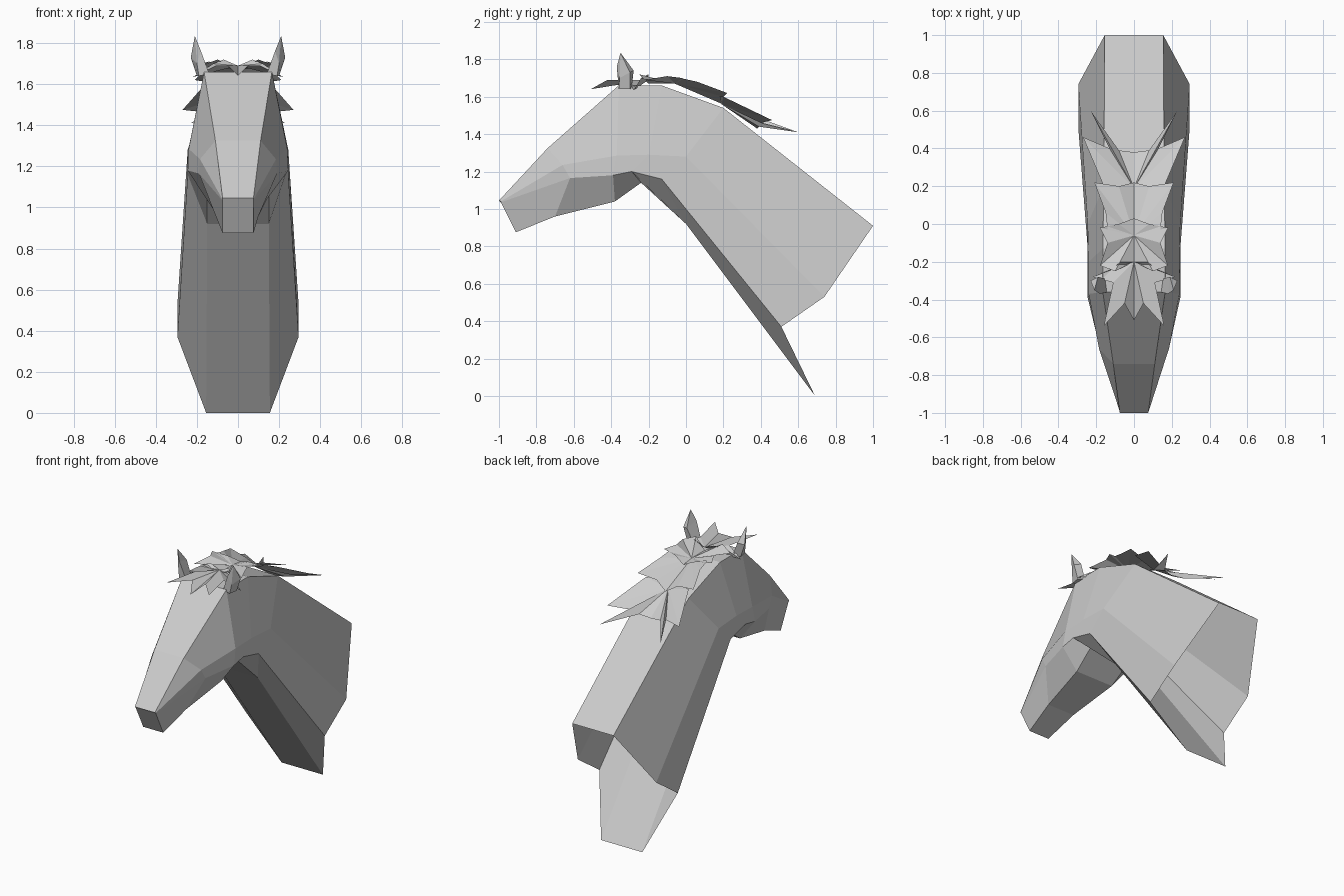
import bpy
import bmesh

cube = bpy.data.objects.get("Cube")
if cube:
    bpy.data.objects.remove(cube, do_unlink=True)

COLOUR = (0.6, 0.6, 0.6, 1.0)
grey = bpy.data.materials.new("plain_grey")
grey.use_nodes = True
grey.diffuse_color = COLOUR
grey.node_tree.nodes["Principled BSDF"].inputs["Base Color"].default_value = COLOUR


def finish(name, bm, weld=True):
    """Turn a bmesh into a flat shaded grey object."""
    if weld:
        bmesh.ops.remove_doubles(bm, verts=bm.verts, dist=0.001)
        bmesh.ops.recalc_face_normals(bm, faces=bm.faces)
    mesh = bpy.data.meshes.new(name)
    bm.to_mesh(mesh)
    bm.free()
    mesh.materials.append(grey)
    obj = bpy.data.objects.new(name, mesh)
    bpy.context.collection.objects.link(obj)
    return obj


def mirrored(p):
    return (-p[0], p[1], p[2])


# Head and neck: half sections (top, upper side, lower side, bottom)
# from the nose to the open base of the neck
SECTIONS = [
    [(.075, -1, 1.045), (.076, -.99, 1.04), (.076, -.99, 1.035), (.075, -.91, .875)],
    [(.11, -.74, 1.325), (.185, -.66, 1.235), (.19, -.62, 1.165), (.1, -.7, .96)],
    [(.165, -.36, 1.66), (.24, -.37, 1.285), (.245, -.39, 1.18), (.14, -.38, 1.04)],
    [(.165, -.13, 1.66), (.24, -.2, 1.29), (.245, -.29, 1.2), (.15, -.24, 1.14)],
    [(.16, .2, 1.54), (.245, 0, 1.28), (.245, -.13, 1.16), (.15, 0, .92)],
    [(.155, 1, .91), (.295, .74, .53), (.295, .51, .37), (.155, .69, 0)],
]
bm = bmesh.new()
rings = []
for half in SECTIONS:
    loop = half + [mirrored(p) for p in reversed(half)]
    rings.append([bm.verts.new(p) for p in loop])
for a, b in zip(rings, rings[1:]):
    for i in range(len(a)):
        j = (i + 1) % len(a)
        bm.faces.new((a[i], b[i], b[j], a[j]))
bm.faces.new(rings[0])
bmesh.ops.recalc_face_normals(bm, faces=bm.faces)
finish("head_and_neck", bm, weld=False)

# Ears: a pinched base, a wide middle and a pointed tip
EAR_BASE = [(.14, -.36, 1.65), (.19, -.36, 1.64), (.2, -.3, 1.64), (.15, -.29, 1.65)]
EAR_MIDDLE = [(.18, -.37, 1.76), (.2, -.355, 1.7), (.23, -.3, 1.73), (.19, -.28, 1.74)]
EAR_TIP = (.21, -.35, 1.835)
for name, flip in (("left_ear", False), ("right_ear", True)):
    place = mirrored if flip else tuple
    bm = bmesh.new()
    base = [bm.verts.new(place(p)) for p in EAR_BASE]
    middle = [bm.verts.new(place(p)) for p in EAR_MIDDLE]
    tip = bm.verts.new(place(EAR_TIP))
    for i in range(4):
        j = (i + 1) % 4
        bm.faces.new((base[i], base[j], middle[j], middle[i]))
        bm.faces.new((middle[i], middle[j], tip))
    bm.faces.new(base)
    finish(name, bm)


# Hair: thin spiky sheets, each a fan from a point on the crest
def tuft(name, root, outline):
    bm = bmesh.new()
    for place in (tuple, mirrored):
        for p, q in zip(outline, outline[1:]):
            bm.faces.new([bm.verts.new(place(c)) for c in (root, p, q)])
    finish(name, bm)


tuft("forelock", (0, -.2, 1.69), [
    (.07, -.2, 1.72), (.12, -.24, 1.7), (.22, -.28, 1.635), (.11, -.31, 1.69),
    (.16, -.54, 1.69), (.05, -.42, 1.69), (0, -.51, 1.64)])
tuft("crest_tuft", (0, -.06, 1.67), [
    (0, -.2, 1.67), (.1, -.25, 1.72), (.18, -.22, 1.69), (.14, -.1, 1.71),
    (.18, -.02, 1.7), (.08, 0, 1.69), (0, .03, 1.66)])
tuft("upper_mane", (0, -.06, 1.67), [
    (.14, -.03, 1.7), (.15, .06, 1.68), (.21, .22, 1.62), (.08, .2, 1.6),
    (0, .22, 1.55)])
tuft("lower_mane", (0, .19, 1.56), [
    (.08, .18, 1.6), (.16, .2, 1.6), (.27, .46, 1.475), (.13, .4, 1.46),
    (.23, .6, 1.41), (.08, .39, 1.44), (0, .38, 1.43)])
